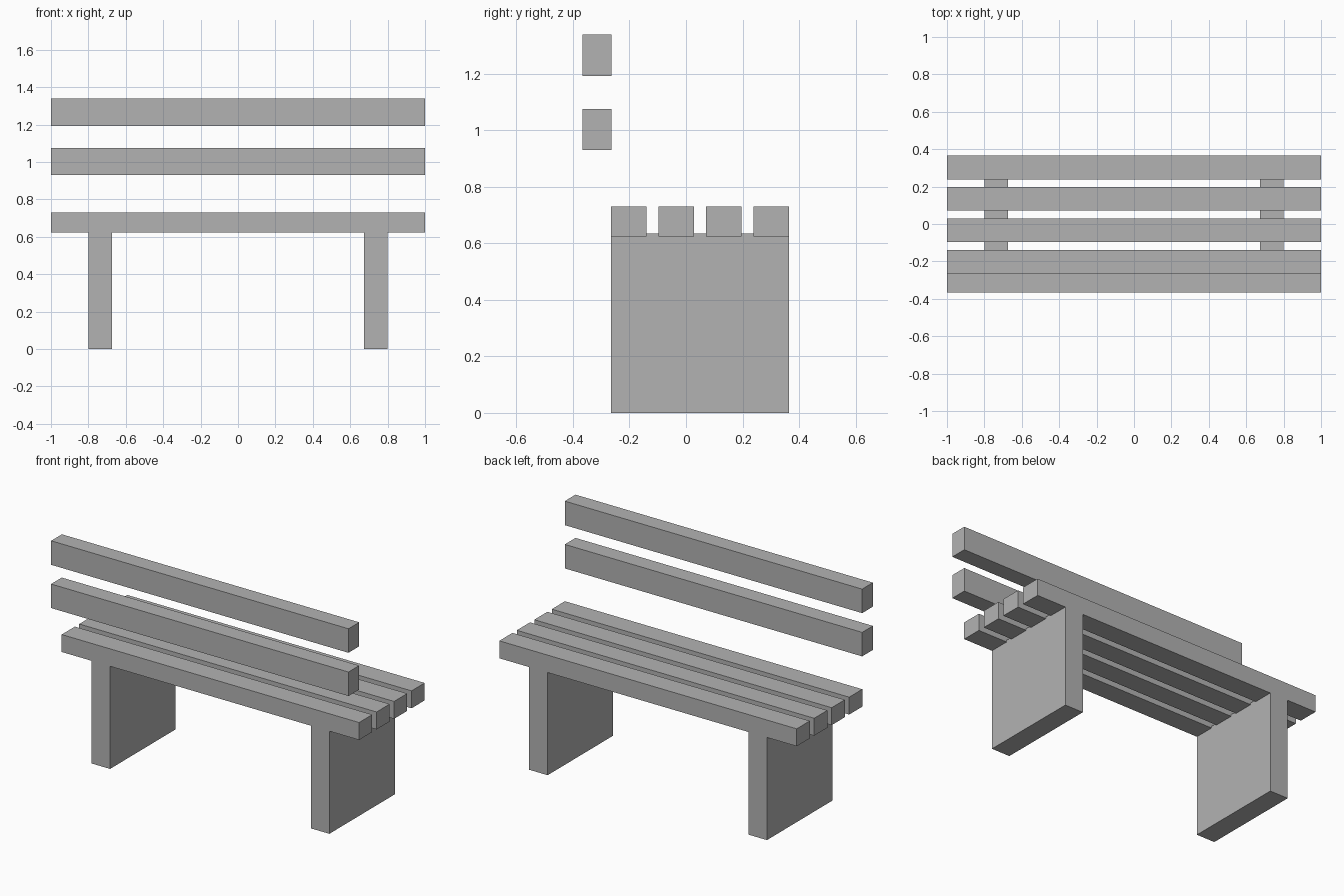
import bpy

# Remove the default cube
cube = bpy.data.objects.get("Cube")
if cube:
    bpy.data.objects.remove(cube, do_unlink=True)

# Single plain grey
grey = bpy.data.materials.new("plain grey")
grey.use_nodes = True
color = (0.45, 0.45, 0.45, 1)
grey.diffuse_color = color
grey.node_tree.nodes["Principled BSDF"].inputs["Base Color"].default_value = color


def box(name, x, y, z):
    """Box spanning the (low, high) range on each axis."""
    spans = (x, y, z)
    bpy.ops.mesh.primitive_cube_add(size=1, location=[(a + b) / 2 for a, b in spans])
    obj = bpy.context.object
    obj.name = name
    obj.scale = [b - a for a, b in spans]
    bpy.ops.object.transform_apply(location=False, rotation=False, scale=True)
    obj.data.materials.append(grey)
    return obj


LENGTH = (-1, 1)
FRONT, BACK = -0.265, 0.365

# Panel legs, slightly sunk into the seat slats
box("right_leg", (-0.8, -0.675), (FRONT, BACK), (0, 0.635))
box("left_leg", (0.675, 0.8), (FRONT, BACK), (0, 0.635))

# Seat slats, evenly spaced over the legs
slat_depth, slat_count = 0.126, 4
pitch = (BACK - FRONT - slat_depth) / (slat_count - 1)
for i in range(slat_count):
    y = FRONT + i * pitch
    box(f"seat_slat_{i + 1}", LENGTH, (y, y + slat_depth), (0.624, 0.73))

# Floating backrest rails
for name, z in (("lower_back_rail", 0.93), ("upper_back_rail", 1.193)):
    box(name, LENGTH, (-0.367, -0.264), (z, z + 0.146))
